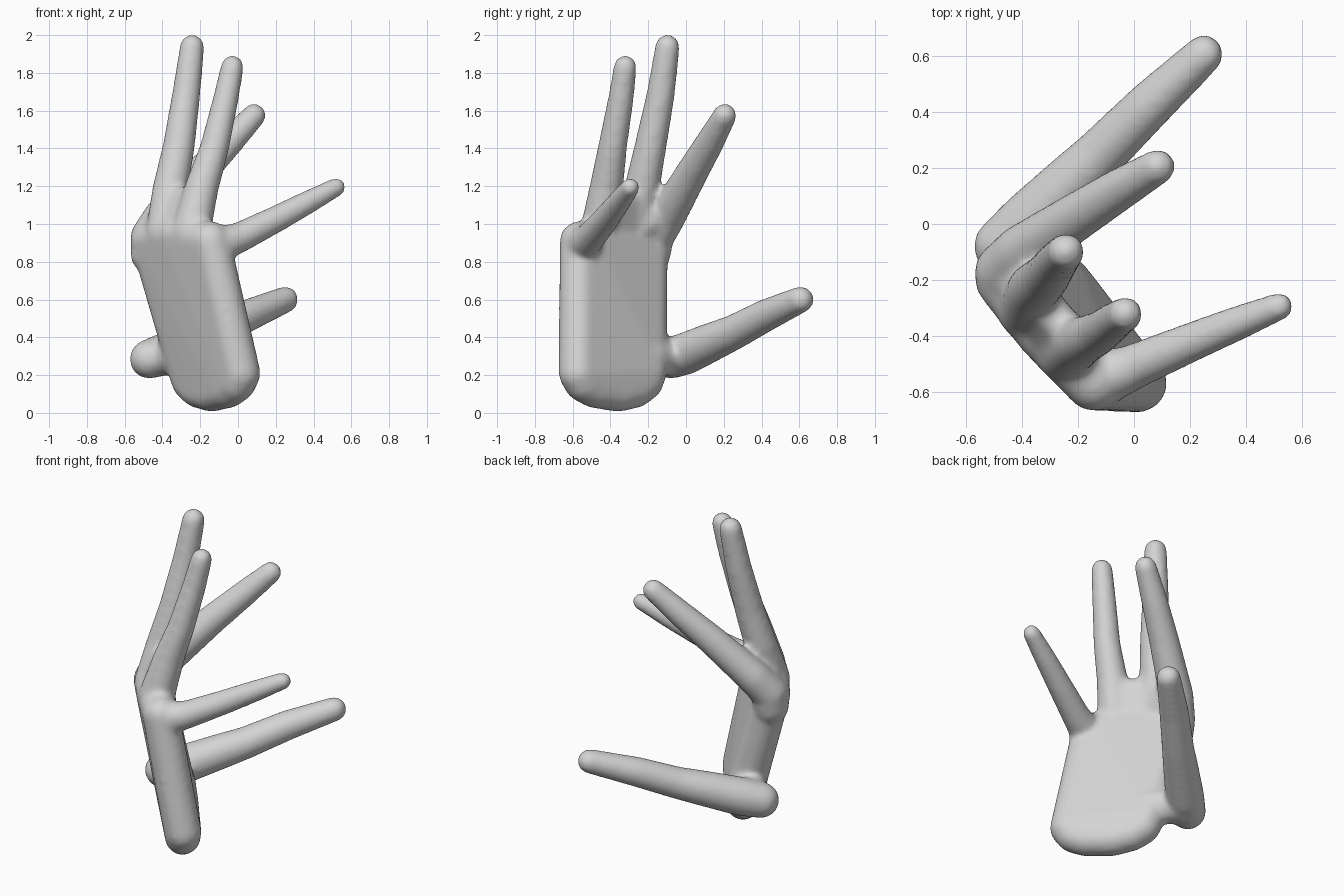
import bpy
import bmesh
from mathutils import Vector

grey = bpy.data.materials.new("plain grey")
grey.diffuse_color = (0.66, 0.66, 0.66, 1)

# directions of a unit ball, reused for every joint
ball_bm = bmesh.new()
bmesh.ops.create_icosphere(ball_bm, subdivisions=3, radius=1.0)
ball_points = [v.co.normalized() for v in ball_bm.verts]
ball_bm.free()


def add_hull(target, balls):
    """Add the convex skin stretched around balls given as (x, y, z, radius)."""
    bm = bmesh.new()
    for x, y, z, r in balls:
        for p in ball_points:
            bm.verts.new(Vector((x, y, z)) + p * r)
    bmesh.ops.convex_hull(bm, input=bm.verts[:])
    for v in [v for v in bm.verts if not v.link_faces]:
        bm.verts.remove(v)
    bmesh.ops.recalc_face_normals(bm, faces=bm.faces[:])
    part = bpy.data.meshes.new("part")
    bm.to_mesh(part)
    bm.free()
    target.from_mesh(part)
    bpy.data.meshes.remove(part)


def add_finger(target, joints):
    """Chain tapered segments through the joints."""
    for pair in zip(joints, joints[1:]):
        add_hull(target, pair)


hand_bm = bmesh.new()

# palm: flat rounded slab with a rounded heel
add_hull(hand_bm, [
    (-0.465, -0.20, 0.91, 0.105), (-0.145, -0.565, 0.91, 0.105),
    (-0.32, -0.385, 0.94, 0.105),
    (-0.265, -0.205, 0.22, 0.105), (0.015, -0.57, 0.21, 0.105),
    (-0.25, -0.22, 0.165, 0.102), (-0.005, -0.545, 0.16, 0.102),
    (-0.21, -0.27, 0.125, 0.10), (-0.05, -0.485, 0.125, 0.10),
    (-0.14, -0.36, 0.105, 0.10),
])

# thumb
add_finger(hand_bm, [
    (-0.47, -0.08, 0.285, 0.105), (-0.38, 0.0, 0.315, 0.113),
    (-0.24, 0.135, 0.375, 0.104), (-0.12, 0.25, 0.425, 0.094),
    (0.05, 0.42, 0.515, 0.087), (0.25, 0.607, 0.60, 0.071),
])
# thumb root blending into the palm
add_hull(hand_bm, [(-0.43, -0.05, 0.30, 0.105), (-0.28, -0.20, 0.30, 0.105)])

# index finger
add_finger(hand_bm, [
    (-0.465, -0.185, 0.84, 0.105), (-0.465, -0.17, 0.93, 0.106),
    (-0.40, -0.10, 1.04, 0.100), (-0.20, 0.03, 1.27, 0.087),
    (-0.05, 0.125, 1.43, 0.077), (0.085, 0.205, 1.575, 0.064),
])

# middle finger
add_finger(hand_bm, [
    (-0.385, -0.31, 0.95, 0.105), (-0.36, -0.235, 1.18, 0.095),
    (-0.315, -0.19, 1.40, 0.086), (-0.275, -0.135, 1.68, 0.076),
    (-0.243, -0.098, 1.938, 0.066),
])

# ring finger
add_finger(hand_bm, [
    (-0.25, -0.46, 0.95, 0.105), (-0.19, -0.42, 1.20, 0.090),
    (-0.125, -0.39, 1.40, 0.078), (-0.065, -0.345, 1.66, 0.069),
    (-0.03, -0.322, 1.832, 0.062),
])

# webs between the finger roots
add_hull(hand_bm, [
    (-0.37, -0.30, 0.98, 0.09), (-0.25, -0.44, 0.98, 0.09),
    (-0.355, -0.25, 1.13, 0.07), (-0.21, -0.42, 1.13, 0.07),
])
add_hull(hand_bm, [
    (-0.44, -0.19, 0.96, 0.09), (-0.38, -0.29, 0.96, 0.09),
    (-0.375, -0.11, 1.06, 0.07), (-0.365, -0.24, 1.08, 0.07),
])

# little finger
add_finger(hand_bm, [
    (-0.14, -0.565, 0.88, 0.102), (0.0, -0.51, 0.925, 0.082),
    (0.20, -0.425, 1.025, 0.072), (0.37, -0.355, 1.115, 0.063),
    (0.52, -0.295, 1.195, 0.051),
])

mesh = bpy.data.meshes.new("hand")
hand_bm.to_mesh(mesh)
hand_bm.free()
mesh.materials.append(grey)
hand = bpy.data.objects.new("hand", mesh)
bpy.context.collection.objects.link(hand)

# fuse the parts into one soft skin
fuse = hand.modifiers.new("fuse", 'REMESH')
fuse.mode = 'VOXEL'
fuse.voxel_size = 0.016
fuse.use_smooth_shade = True
soften = hand.modifiers.new("soften", 'SMOOTH')
soften.factor = 0.5
soften.iterations = 12
